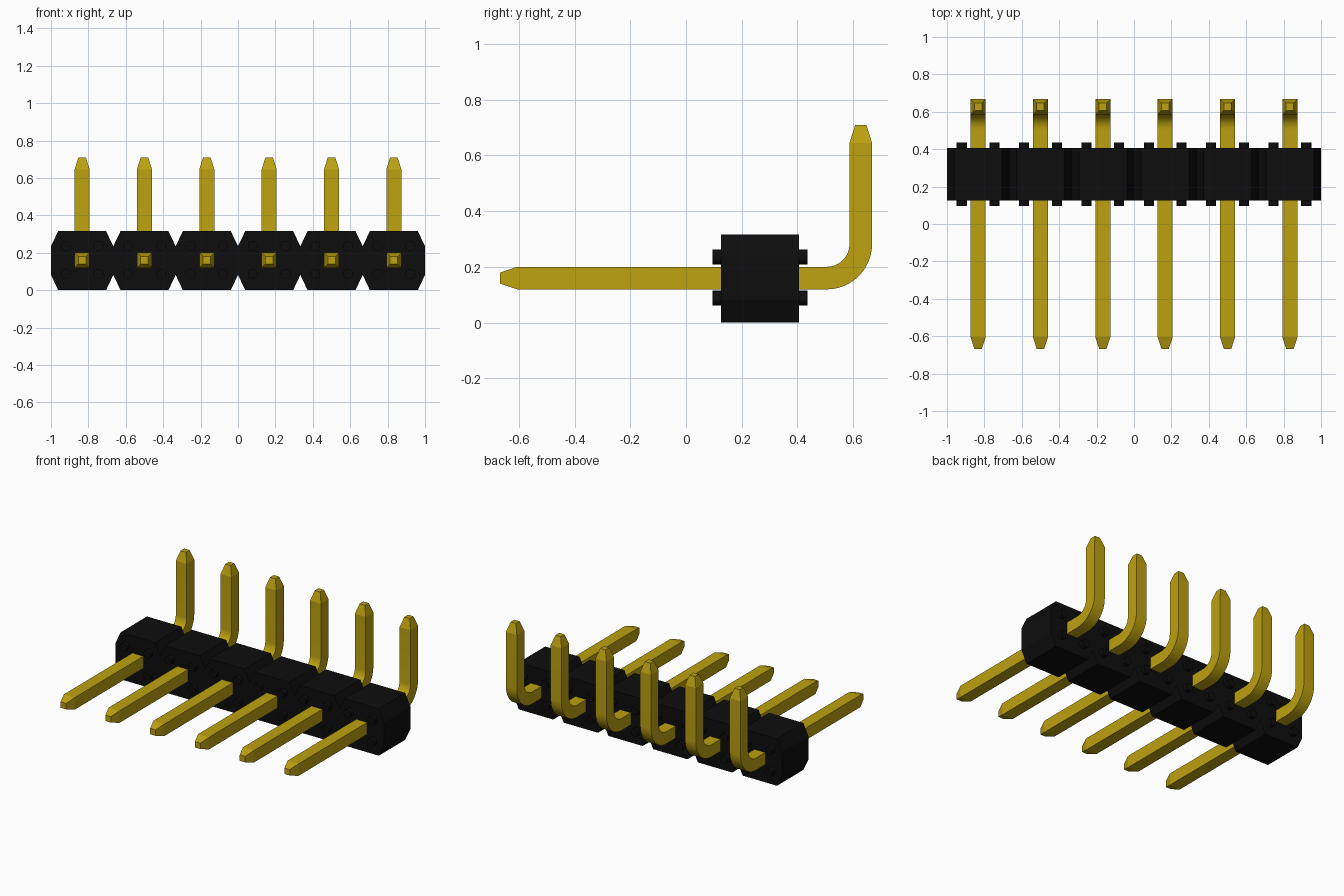
import bpy, bmesh, math
from mathutils import Vector

if "Cube" in bpy.data.objects:
    bpy.data.objects.remove(bpy.data.objects["Cube"], do_unlink=True)

COUNT = 6
PITCH = 2 / COUNT
CENTRES = [(i - (COUNT - 1) / 2) * PITCH for i in range(COUNT)]
HEIGHT = 0.316
FRONT, BACK = 0.125, 0.405
PIN_Z = 0.16


def material(name, colour):
    m = bpy.data.materials.new(name)
    m.use_nodes = True
    m.diffuse_color = colour
    bsdf = m.node_tree.nodes["Principled BSDF"]
    bsdf.inputs["Base Color"].default_value = colour
    bsdf.inputs["Roughness"].default_value = 0.5
    return m


def finish(bm, name, mat, smooth_angle=None):
    bmesh.ops.recalc_face_normals(bm, faces=bm.faces)
    mesh = bpy.data.meshes.new(name)
    bm.to_mesh(mesh)
    bm.free()
    mesh.materials.append(mat)
    if smooth_angle is not None:
        mesh.shade_smooth()
        mesh.set_sharp_from_angle(angle=math.radians(smooth_angle))
    return mesh


def place(name, mesh, location=(0, 0, 0)):
    ob = bpy.data.objects.new(name, mesh)
    ob.location = location
    bpy.context.collection.objects.link(ob)
    return ob


black = material("black plastic", (0.004, 0.004, 0.004, 1))
gold = material("gold metal", (0.51, 0.36, 0.005, 1))

# Housing: a row of chamfered cells, outlined once and extruded front to back
FLAT, LOW, HIGH = 0.128, 0.082, 0.235
outline = [(-1, LOW)]
for x in CENTRES:
    outline += [(x - FLAT, 0), (x + FLAT, 0), (x + PITCH / 2, LOW)]
outline.append((1, HIGH))
for x in reversed(CENTRES):
    outline += [(x + FLAT, HEIGHT), (x - FLAT, HEIGHT), (x - PITCH / 2, HIGH)]

bm = bmesh.new()
face = bm.faces.new([bm.verts.new((x, FRONT, z)) for x, z in outline])
extruded = bmesh.ops.extrude_face_region(bm, geom=[face])["geom"]
bmesh.ops.translate(bm, vec=(0, BACK - FRONT, 0),
                    verts=[v for v in extruded if isinstance(v, bmesh.types.BMVert)])
place("housing", finish(bm, "housing", black))

# Stand-off peg: a short round rod passing through the housing
bm = bmesh.new()
bmesh.ops.create_cone(bm, cap_ends=True, segments=16, radius1=0.027,
                      radius2=0.027, depth=BACK - FRONT + 0.06)
for v in bm.verts:
    v.co = Vector((v.co.x, v.co.z, v.co.y))
peg = finish(bm, "standoff_peg", black, 30)
for x in CENTRES:
    for dx in (-0.0875, 0.0875):
        for z in (0.088, 0.236):
            place("standoff_peg", peg, (x + dx, (FRONT + BACK) / 2, z))

# Pin: square section swept along a straight, a bend and an upright, tapered ends
HALF, TIP = 0.0405, 0.02
RADIUS, STEPS = 0.122, 12
bend_y, bend_z = 0.505, PIN_Z + RADIUS
stations = [(-0.667, PIN_Z, 0, TIP), (-0.605, PIN_Z, 0, HALF)]
for i in range(STEPS + 1):
    a = math.pi / 2 * i / STEPS
    stations.append((bend_y + RADIUS * math.sin(a),
                     bend_z - RADIUS * math.cos(a), a, HALF))
upright_y = bend_y + RADIUS
stations += [(upright_y, 0.645, math.pi / 2, HALF),
             (upright_y, 0.71, math.pi / 2, TIP)]

bm = bmesh.new()
rings = []
for y, z, a, h in stations:
    ny, nz = -math.sin(a), math.cos(a)
    rings.append([bm.verts.new((sx * h, y + sn * h * ny, z + sn * h * nz))
                  for sx, sn in ((-1, -1), (1, -1), (1, 1), (-1, 1))])
for r, s in zip(rings, rings[1:]):
    for k in range(4):
        n = (k + 1) % 4
        bm.faces.new((r[k], r[n], s[n], s[k]))
bm.faces.new(rings[0])
bm.faces.new(rings[-1])
pin = finish(bm, "pin", gold, 10)
for x in CENTRES:
    place("pin", pin, (x, 0, 0))
